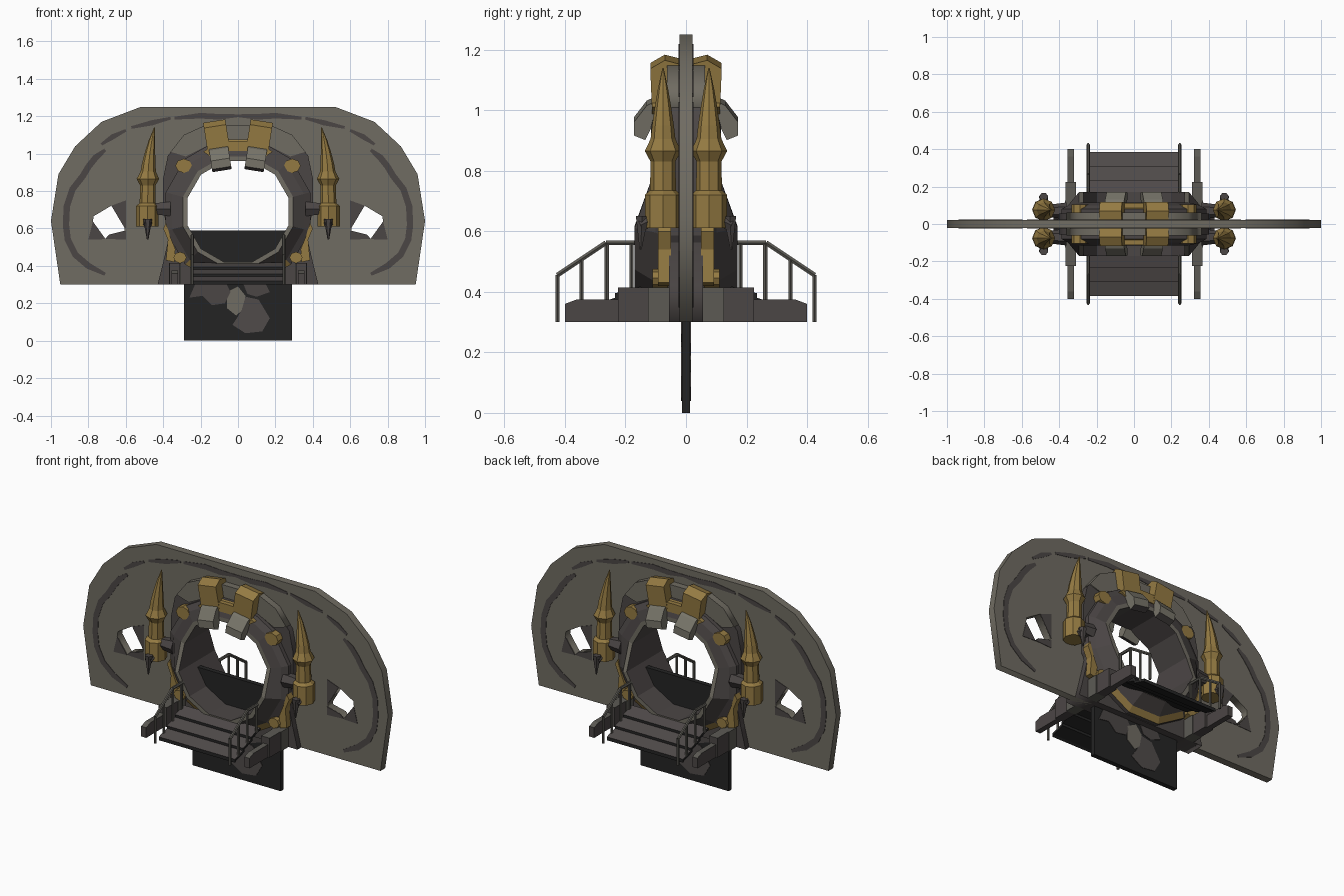
import bpy, bmesh, math
from mathutils import Vector

if "Cube" in bpy.data.objects:
    bpy.data.objects.remove(bpy.data.objects["Cube"])

def colour(name, r, g, b):
    m = bpy.data.materials.new(name)
    m.diffuse_color = [(c / 255 / 12.92) if c < 11 else ((c / 255 + 0.055) / 1.055) ** 2.4
                       for c in (r, g, b)] + [1]
    m.use_nodes = True
    m.node_tree.nodes["Principled BSDF"].inputs["Base Color"].default_value = m.diffuse_color
    return m

STONE = colour("wall_grey", 112, 108, 98)
PALE = colour("pale_grey", 119, 116, 105)
DARK = colour("dark_grey", 75, 70, 69)
IRON = colour("iron_grey", 92, 90, 84)
BLACK = colour("near_black", 36, 36, 36)
GOLD = colour("gold", 148, 122, 66)
MAUVE = colour("mauve_grey", 80, 75, 74)
CZ = 0.69  # height of the gate centre

def finish(ob, mats, mirror=""):
    for m in mats:
        ob.data.materials.append(m)
    if mirror:
        mod = ob.modifiers.new("mirror", "MIRROR")
        mod.use_axis = ("X" in mirror, "Y" in mirror, False)
        mod.use_mirror_merge = False
    return ob

def make(name, verts, faces, mats, mirror=""):
    bm = bmesh.new()
    vs = [bm.verts.new(v) for v in verts]
    for f in faces:
        bm.faces.new([vs[i] for i in f])
    bmesh.ops.recalc_face_normals(bm, faces=bm.faces)
    me = bpy.data.meshes.new(name)
    bm.to_mesh(me)
    bm.free()
    ob = bpy.data.objects.new(name, me)
    bpy.context.collection.objects.link(ob)
    return finish(ob, mats, mirror)

def prism(name, pts, a, b, mat, place, mirror=""):
    """Extrude a 2D outline from a to b; place maps (p, q, t) to a point."""
    n = len(pts)
    verts = [place(p, q, t) for t in (a, b) for p, q in pts]
    faces = [list(range(n)), list(range(n, 2 * n))]
    faces += [(i, (i + 1) % n, (i + 1) % n + n, i + n) for i in range(n)]
    return make(name, verts, faces, [mat], mirror)

def front(p, q, t):
    return Vector((p, t, q))

def side(p, q, t):
    return Vector((t, p, q))

def box(name, x, y, z, mat, mirror=""):
    pts = [(x[0], z[0]), (x[1], z[0]), (x[1], z[1]), (x[0], z[1])]
    return prism(name, pts, y[0], y[1], mat, front, mirror)

def lathe(name, rings, sides, mats, mirror=""):
    """Loft round sections given as (centre, radius) along z."""
    verts = [Vector(c) + Vector((r * math.cos(k * math.tau / sides), r * math.sin(k * math.tau / sides), 0))
             for c, r in rings for k in range(sides)]
    faces = [[j * sides + k, j * sides + (k + 1) % sides, (j + 1) * sides + (k + 1) % sides, (j + 1) * sides + k]
             for j in range(len(rings) - 1) for k in range(sides)]
    faces += [list(range(sides)), list(range(len(verts) - sides, len(verts)))]
    return make(name, verts, faces, mats, mirror)

def bar(name, p, q, r1, r2, mat, mirror="XY", sides=6):
    p, q = Vector(p), Vector(q)
    rot = (q - p).to_track_quat("Z", "Y")
    ring = [Vector((math.cos(k * math.tau / sides), math.sin(k * math.tau / sides), 0)) for k in range(sides)]
    verts = [p + rot @ (v * r1) for v in ring] + [q + rot @ (v * r2) for v in ring]
    faces = [list(range(sides)), list(range(sides, 2 * sides))]
    faces += [(i, (i + 1) % sides, (i + 1) % sides + sides, i + sides) for i in range(sides)]
    return make(name, verts, faces, [mat], mirror)

def slab(name, outlines, half, mat):
    """Flat slab with holes from 2D outlines."""
    cu = bpy.data.curves.new(name, "CURVE")
    cu.dimensions, cu.fill_mode, cu.extrude = "2D", "BOTH", half
    for pts in outlines:
        sp = cu.splines.new("POLY")
        sp.points.add(len(pts) - 1)
        for pt, (x, z) in zip(sp.points, pts):
            pt.co = (x, z, 0, 1)
        sp.use_cyclic_u = True
    ob = bpy.data.objects.new(name, cu)
    ob.rotation_euler.x = math.pi / 2
    bpy.context.collection.objects.link(ob)
    bpy.ops.object.select_all(action="DESELECT")
    ob.select_set(True)
    bpy.context.view_layer.objects.active = ob
    bpy.ops.object.convert(target="MESH")
    ob.data.materials.clear()
    return finish(ob, [mat])

def flip(pts):
    return [(-x, z) for x, z in reversed(pts)]

def circle(r, n=12):
    return [(r * math.cos((k + .5) * math.tau / n), CZ + r * math.sin((k + .5) * math.tau / n)) for k in range(n)]

# Wall with round gate opening and two broken windows
half_wall = [(.95, .30), (1, .64), (.96, .89), (.87, 1.04), (.73, 1.17), (.52, 1.25)]
window = [(.607, .604), (.677, .722), (.773, .665), (.775, .636), (.709, .545), (.69, .567), (.607, .588)]
slab("wall", [half_wall + flip(half_wall), circle(.31), window, flip(window)], .022, STONE)

# Painted shards around the windows
for i, pts in enumerate([[(.60, .75), (.677, .722), (.605, .604), (.60, .60)],
                         [(.60, .588), (.69, .567), (.709, .545), (.60, .54)],
                         [(.776, .636), (.80, .54), (.712, .543)]]):
    prism(f"window_shard_{i}", pts, .02, .0245, DARK, front, "XY")

# Painted wall stripes
def stripe(name, path, w):
    left, right = [], []
    for i, p in enumerate(path):
        a, b = Vector(path[max(i - 1, 0)]), Vector(path[min(i + 1, len(path) - 1)])
        d = (b - a).normalized()
        k = w * (.5 if i in (0, len(path) - 1) else 1)
        left.append((p[0] - d.y * k, p[1] + d.x * k))
        right.append((p[0] + d.y * k, p[1] - d.x * k))
    prism(name, left + right[::-1], .02, .0245, DARK, front, "XY")

stripe("side_stripe", [(.71, 1.02), (.76, .98), (.80, .93), (.83, .88), (.885, .81), (.915, .72), (.92, .62),
                       (.91, .54), (.87, .46), (.80, .40), (.71, .355)], .017)
stripe("outer_stripe", [(.73, 1.05), (.67, 1.09), (.60, 1.125)], .014)
stripe("upper_stripe", [(.57, 1.14), (.46, 1.165), (.36, 1.19)], .014)
stripe("crown_stripe", [(.34, 1.19), (.20, 1.203), (.10, 1.197), (0, 1.203)], .015)

# Arch body, legs and pale crown
body = [(.30, .30), (.43, .30), (.40, .42), (.37, .55), (.40, .70), (.40, .87), (.375, .99), (.29, 1.09), (.18, 1.14)]
slab("arch_body", [body + flip(body), circle(.31)], .056, DARK)
crown = [(.10, 1.075), (.28, .985), (.36, 1.01), (.29, 1.10), (.18, 1.15), (.05, 1.15)]
slab("arch_crown", [crown + flip(crown)], .062, STONE)

# Gate ring: faceted, its lip flaring outward low down
prof = [(.40, 0), (.40, .08), (.365, .10), (.305, .115), (.28, .115), (.28, 0)]
N, verts, faces = 12, [], []
for k in range(N):
    ang = (k + .5) * math.tau / N
    for r, y in prof:
        z = CZ + r * math.sin(ang)
        if .1 < y and r < .33 and z < .75:
            y += .055 * min(1, (.75 - z) / .1)
        verts.append((r * math.cos(ang), y, z))
M = len(prof)
for k in range(N):
    faces += [(k * M + j, k * M + j + 1, (k + 1) % N * M + j + 1, (k + 1) % N * M + j) for j in range(M - 1)]
ring = make("gate_ring", verts, faces, [DARK, STONE, GOLD], "Y")
for f in ring.data.polygons:
    c = f.center
    r, a = math.hypot(c.x, c.z - CZ), math.degrees(math.atan2(c.z - CZ, abs(c.x)))
    if r > .34 and c.y > .06 and (a > 80 or a < -50):
        f.material_index = 2
    elif .275 < r < .295 and c.y > .1:
        f.material_index = 1

# Gold studs, crown band and side patches on the ring
def blob(name, x, z, rx, rz, depth, mat):
    prism(name, [(x + rx * math.cos(k * math.pi / 4), z + rz * math.sin(k * math.pi / 4)) for k in range(8)],
          .06, depth, mat, front, "XY")
blob("gold_stud", .29, .935, .045, .038, .104, GOLD)
blob("gold_foot_patch", .31, .445, .035, .03, .11, GOLD)
prism("gold_side_patch", [(.385, .63), (.40, .60), (.375, .54), (.385, .43), (.34, .42), (.335, .49), (.36, .55)],
      .05, .093, GOLD, front, "XY")
def polar(r, deg):
    return (r * math.sin(math.radians(deg)), CZ + r * math.cos(math.radians(deg)))
prism("gold_band", [polar(.325, 0), polar(.335, 15), polar(.325, 26), polar(.37, 30), polar(.39, 15), polar(.378, 0)],
      .06, .112, GOLD, front, "XY")

# Gold hoops over the crown and pale claws gripping the lip
ta = math.radians(9)
def radial(y, r, t):
    t += .05
    return Vector((r * math.sin(ta) + t * math.cos(ta), y, CZ + r * math.cos(ta) - t * math.sin(ta)))
prism("gold_hoop", [(.02, .485), (.07, .498), (.118, .47), (.113, .345), (.02, .345)], -.06, .06, GOLD, radial, "XY")
claw = prism("claw", [(.10, .36), (.13, .345), (.172, .29), (.172, .245), (.135, .23), (.105, .29)],
             -.052, .052, PALE, radial, "XY")
claw.data.materials.append(DARK)
for f in claw.data.polygons:
    if f.normal.z < -.5:
        f.material_index = 1

# Horned towers beside the gate, with couplings and hooks
tower = [(.485, .06, .61), (.485, .06, .72), (.483, .043, .735), (.482, .041, .83), (.482, .06, .865), (.48, .041, .905),
         (.477, .036, .95), (.47, .027, 1.01), (.461, .017, 1.07), (.447, .002, 1.14)]
lathe("tower", [((x, .076, z), r) for x, r, z in tower], 8, [GOLD], "XY")
bar("tower_coupling", (.36, .07, .705), (.44, .07, .705), .045, .035, DARK)
bar("hook_arm", (.483, .10, .645), (.483, .15, .62), .022, .024, DARK)
bar("hook_tip", (.483, .145, .65), (.483, .15, .54), .024, .004, DARK)

# Sliding door, half lowered, with painted patches on both faces
box("door", (-.29, .29), (-.014, .014), (0, .59), BLACK)
patches = [(DARK, [(-.23, .30), (-.06, .30), (-.04, .26), (-.07, .20), (-.14, .19), (-.19, .24), (-.26, .23)]),
           (MAUVE, [(.04, .235), (.11, .22), (.17, .12), (.13, .05), (.04, .04), (-.03, .085), (0, .13), (.02, .165)]),
           (DARK, [(.03, .30), (.15, .30), (.17, .26), (.10, .235), (.05, .25)]),
           (STONE, [(-.06, .26), (0, .29), (.04, .24), (.025, .165), (-.01, .135), (-.06, .175)])]
for s in (-1, 1):
    for i, (mat, pts) in enumerate(patches):
        prism(f"door_patch_{i}", [(-s * x, z) for x, z in pts], s * .013, s * .017, mat, front)

# Thin open-backed steps: lighter sloping treads, black risers
top = [(.15, .418), (.235, .395), (.235, .38), (.31, .357), (.31, .342), (.385, .32), (.385, .30)]
steps = prism("steps", top + [(y - .012, z - .012) for y, z in reversed(top[:-1])], -.25, .25, BLACK, side, "Y")
steps.data.materials.append(MAUVE)
for f in steps.data.polygons:
    f.material_index = 1 if f.normal.z > .5 else 0

# Feet flanking the steps
box("foot_heel", (.305, .37), (.05, .125), (.30, .415), IRON, "XY")
feet = [box("foot_block", (.31, .365), (.125, .225), (.30, .415), DARK, "XY"),
        prism("foot_claw", [(.20, .30), (.40, .30), (.40, .36), (.36, .375), (.20, .375)], .322, .355, DARK, side, "XY")]
for ob in feet:
    ob.data.materials.append(IRON)
    for f in ob.data.polygons:
        f.material_index = 1 if f.normal.z > .5 else 0

# Handrails
rail = [(.425, .455), (.265, .562), (.165, .562)]
for a, b in zip(rail, rail[1:]):
    bar("handrail", (.245, *a), (.245, *b), .009, .009, IRON)
for y, z0, z1 in [(.425, .30, .455), (.345, .325, .51), (.262, .37, .562), (.18, .40, .562)]:
    bar("rail_post", (.245, y, z0), (.245, y, z1), .008, .008, IRON)
